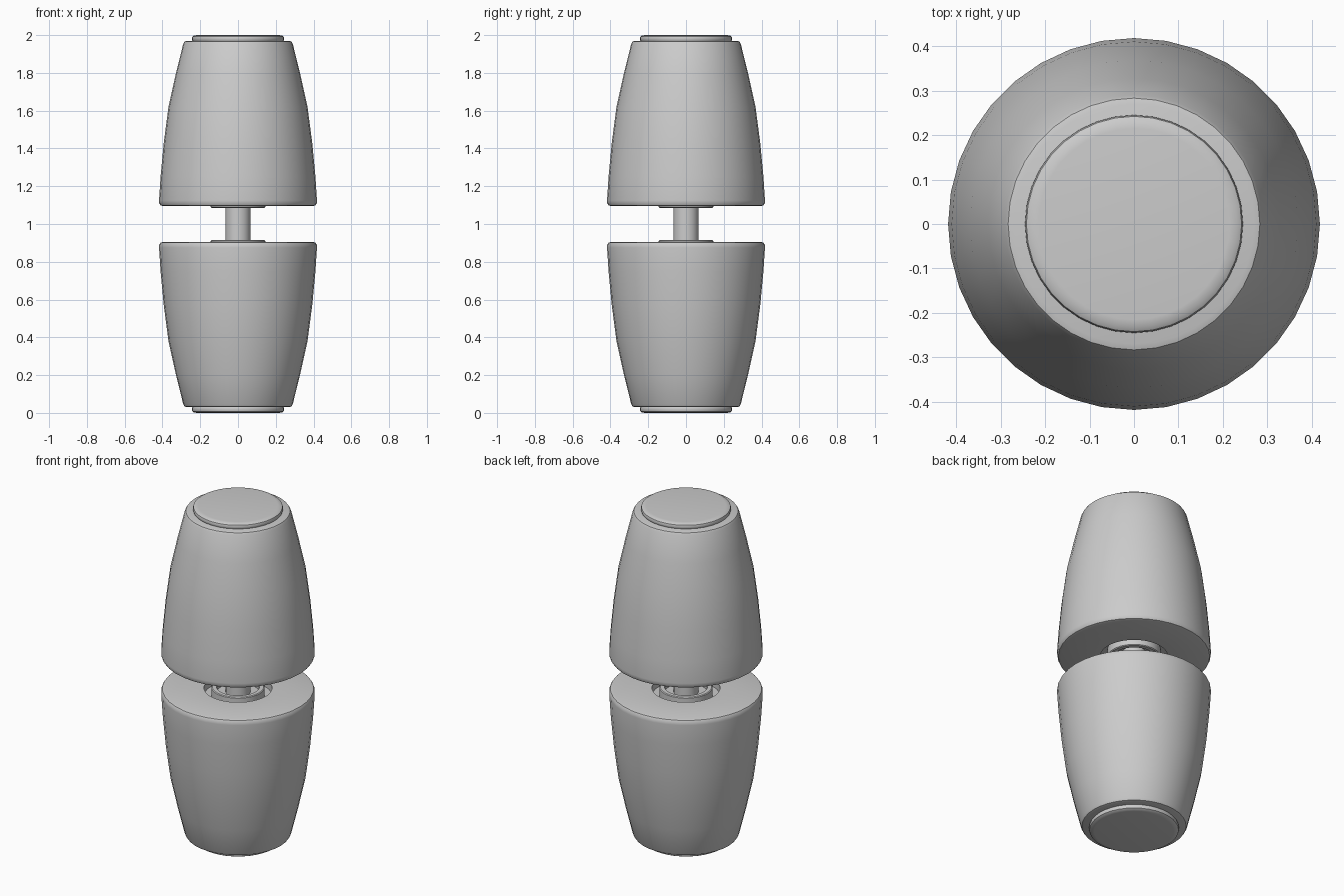
import bpy, bmesh, math

cube = bpy.data.objects.get("Cube")
if cube:
    bpy.data.objects.remove(cube, do_unlink=True)

grey = bpy.data.materials.new("plain_grey")
grey.use_nodes = True
COLOUR = (0.6, 0.6, 0.6, 1)
grey.diffuse_color = COLOUR
grey.node_tree.nodes["Principled BSDF"].inputs["Base Color"].default_value = COLOUR


def lathe(name, profile, segments=36, flip=False):
    """Spin (radius, z) points around z; flip mirrors the part about z = 1."""
    bm = bmesh.new()
    rings = []
    for r, z in profile:
        z = 2 - z if flip else z
        if r == 0:
            rings.append([bm.verts.new((0, 0, z))])
        else:
            rings.append([bm.verts.new((r * math.cos(a), r * math.sin(a), z))
                          for a in (2 * math.pi * i / segments for i in range(segments))])
    for low, high in zip(rings, rings[1:]):
        for i in range(segments):
            j = (i + 1) % segments
            quad = [low[i % len(low)], low[j % len(low)],
                    high[j % len(high)], high[i % len(high)]]
            bm.faces.new(list(dict.fromkeys(quad)))
    bmesh.ops.recalc_face_normals(bm, faces=bm.faces)
    mesh = bpy.data.meshes.new(name)
    bm.to_mesh(mesh)
    bm.free()
    mesh.materials.append(grey)
    obj = bpy.data.objects.new(name, mesh)
    bpy.context.collection.objects.link(obj)
    bpy.ops.object.select_all(action='DESELECT')
    obj.select_set(True)
    bpy.context.view_layer.objects.active = obj
    bpy.ops.object.shade_smooth_by_angle(angle=math.radians(35))
    return obj


# Tapered body with rounded rims and a round recess in its wide end
BODY = [(0, 0.03), (0.27, 0.03), (0.283, 0.034), (0.29, 0.046),
        (0.328, 0.20), (0.368, 0.38), (0.393, 0.57), (0.41, 0.75),
        (0.418, 0.875), (0.417, 0.89), (0.411, 0.901), (0.398, 0.905),
        (0.185, 0.905), (0.185, 0.86), (0, 0.86)]
# Round end plate with a softened edge
CAP = [(0, 0.04), (0.235, 0.04), (0.243, 0.028), (0.245, 0.018),
       (0.242, 0.008), (0.232, 0.002), (0.215, 0), (0, 0)]
# Hollow collar standing in the recess
COLLAR = [(0.145, 0.855), (0.145, 0.91), (0.14, 0.914), (0.118, 0.914),
          (0.114, 0.91), (0.114, 0.88), (0, 0.88)]

for side, flip in (("lower", False), ("upper", True)):
    lathe(side + "_body", BODY, flip=flip)
    lathe(side + "_end_cap", CAP, flip=flip)
    lathe(side + "_collar", COLLAR, flip=flip)

# Thin rod joining the two halves
lathe("centre_rod", [(0, 0.87), (0.067, 0.87), (0.067, 1.13), (0, 1.13)], 24)
